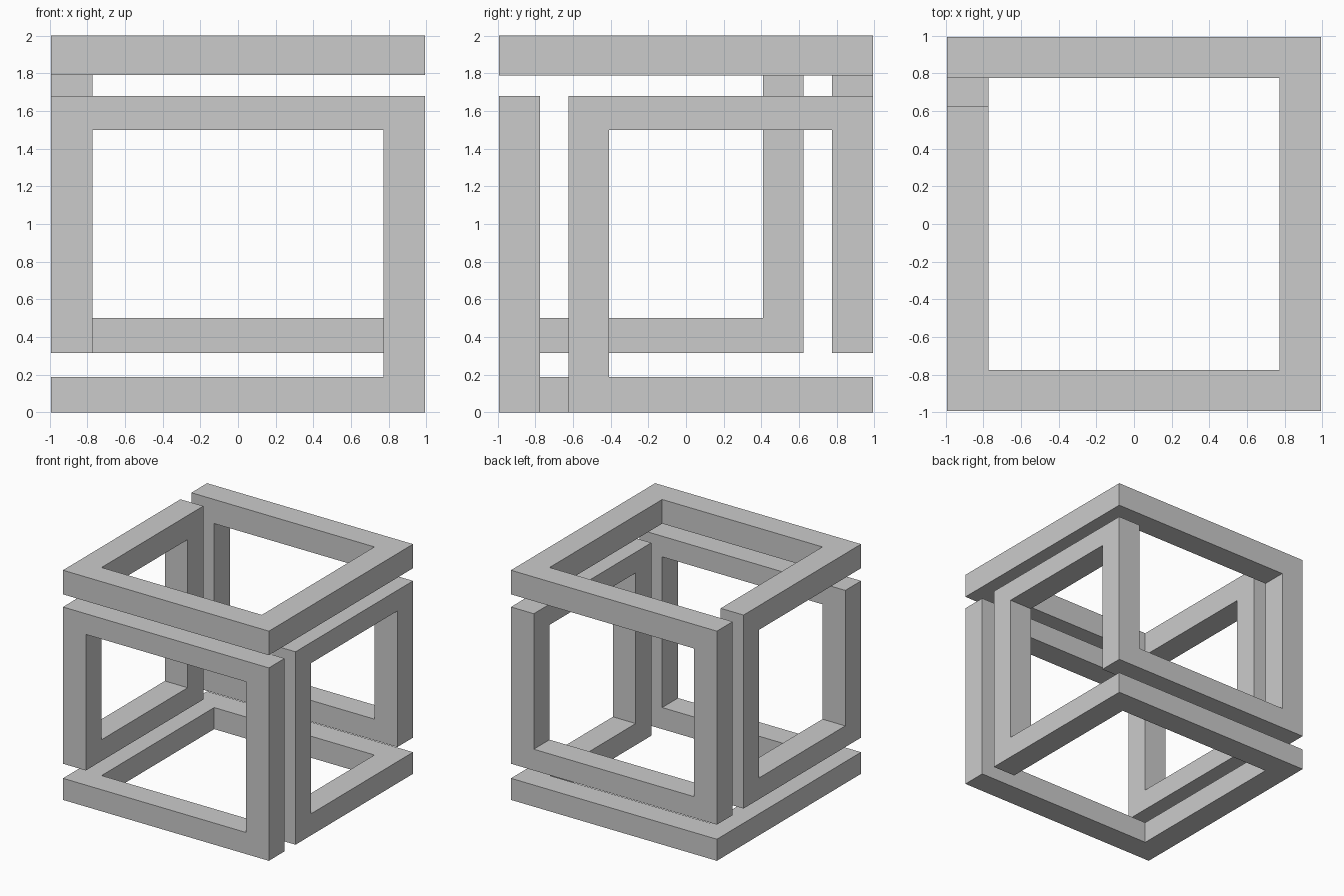
import bpy
import bmesh
from itertools import product

if "Cube" in bpy.data.objects:
    bpy.data.objects.remove(bpy.data.objects["Cube"])

# Bar extents along each axis, named by position
X = {"L": (-0.992, -0.772), "R": (0.772, 0.992)}
Y = {"F": (-0.992, -0.775), "f": (-0.625, -0.41), "b": (0.41, 0.625), "B": (0.775, 0.992)}
Z = {"0": (0.0, 0.188), "1": (0.315, 0.5), "2": (1.5, 1.68), "3": (1.79, 2.0)}

# One closed loop of square bar, corner by corner (x, y, z position letters)
path = ("Lb3 LF3 RF3 RB3 LB3 LB1 RB1 RB2 Rf2 "
        "Rf0 RB0 LB0 LF0 RF0 RF2 LF2 LF1 Lb1").split()
corners = [(X[c[0]], Y[c[1]], Z[c[2]]) for c in path]

bm = bmesh.new()


def add_box(box, skip):
    """Add box faces, leaving out the (axis, side) faces listed in skip."""
    for axis, side in product(range(3), range(2)):
        if (axis, side) in skip:
            continue
        u, v = [a for a in range(3) if a != axis]
        verts = []
        for i, j in ((0, 0), (1, 0), (1, 1), (0, 1)):
            p = [0, 0, 0]
            p[axis], p[u], p[v] = box[axis][side], box[u][i], box[v][j]
            verts.append(bm.verts.new(p))
        bm.faces.new(verts)


def facing(a, b):
    """Axis and side of corner a that looks towards corner b."""
    axis = next(k for k in range(3) if a[k] != b[k])
    return axis, int(b[axis][0] > a[axis][0])


for i, cur in enumerate(corners):
    prev, nxt = corners[i - 1], corners[(i + 1) % len(corners)]
    # Corner block, open towards its neighbours
    add_box(cur, {facing(cur, prev), facing(cur, nxt)})
    # Straight bar to the next corner
    axis, _ = facing(cur, nxt)
    low, high = sorted((cur[axis], nxt[axis]))
    bar = list(cur)
    bar[axis] = (low[1], high[0])
    add_box(bar, {(axis, 0), (axis, 1)})

# Weld into one clean solid
bmesh.ops.remove_doubles(bm, verts=bm.verts, dist=0.0005)
bmesh.ops.recalc_face_normals(bm, faces=bm.faces)
bmesh.ops.dissolve_limit(bm, angle_limit=0.01, verts=bm.verts, edges=bm.edges)

mesh = bpy.data.meshes.new("looped_cube_frame")
bm.to_mesh(mesh)
bm.free()
bpy.context.collection.objects.link(bpy.data.objects.new("looped_cube_frame", mesh))
